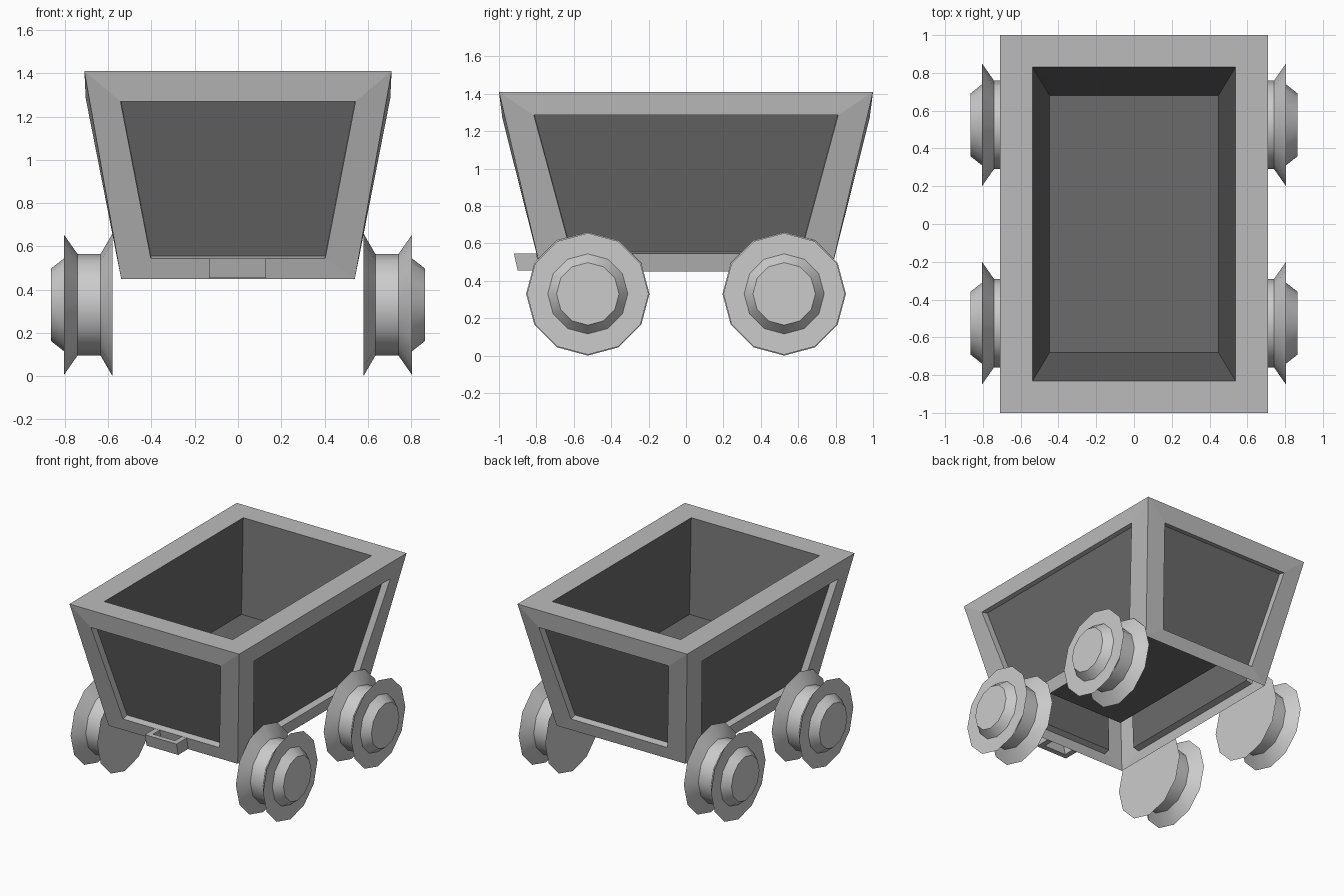
import bpy, bmesh, math
from mathutils import Vector

if "Cube" in bpy.data.objects:
    bpy.data.objects.remove(bpy.data.objects["Cube"])


def material(name, value):
    m = bpy.data.materials.new(name)
    m.diffuse_color = (value, value, value, 1)
    m.use_nodes = True
    m.node_tree.nodes["Principled BSDF"].inputs["Base Color"].default_value = m.diffuse_color
    return m


FRAME = material("frame_grey", 0.5)
PANEL = material("panel_dark", 0.145)


def finish(name, bm, mats=()):
    bmesh.ops.remove_doubles(bm, verts=bm.verts, dist=0.0005)
    bmesh.ops.recalc_face_normals(bm, faces=bm.faces)
    me = bpy.data.meshes.new(name)
    bm.to_mesh(me)
    bm.free()
    for m in mats:
        me.materials.append(m)
    ob = bpy.data.objects.new(name, me)
    bpy.context.collection.objects.link(ob)
    return ob


def add_face(bm, pts, mat=0):
    f = bm.faces.new([bm.verts.new(p) for p in pts])
    f.material_index = mat


def strip(bm, a, b, mat=0):
    # ring of quads between two four-point loops
    for i in range(4):
        j = (i + 1) % 4
        add_face(bm, (a[i], a[j], b[j], b[i]), mat)


def trapezoid(top, bottom):
    # each row: half width, outward distance, height
    (w, d, z), (v, e, y) = top, bottom
    return [Vector(p) for p in ((-w, d, z), (w, d, z), (v, e, y), (-v, e, y))]


def wall(bm, outer, window, turn):
    # sloping wall with a recessed panel
    n = (outer[1] - outer[0]).cross(outer[3] - outer[0]).normalized()
    if n.y > 0:
        n = -n
    recess = [p + n * 0.05 for p in window]
    a, b, c = [[turn(p) for p in loop] for loop in (outer, window, recess)]
    strip(bm, a, b)
    strip(bm, b, c)
    add_face(bm, c, 1)


def rect(x, y, z):
    return [(-x, -y, z), (x, -y, z), (x, y, z), (-x, y, z)]


# Cart body: four recessed walls, rim and inner tub, open underneath
bm = bmesh.new()
end = (trapezoid((0.71, 1.0, 1.41), (0.54, 0.775, 0.45)),
       trapezoid((0.543, 0.982, 1.27), (0.403, 0.798, 0.545)))
side = (trapezoid((1.0, 0.71, 1.41), (0.775, 0.54, 0.45)),
        trapezoid((0.813, 0.704, 1.285), (0.613, 0.558, 0.545)))
for s in (1, -1):
    wall(bm, *end, lambda p: Vector((p.x, s * p.y, p.z)))
    wall(bm, *side, lambda p: Vector((s * p.y, p.x, p.z)))
rim, floor = rect(0.537, 0.83, 1.41), rect(0.447, 0.68, 0.76)
strip(bm, rect(0.71, 1.0, 1.41), rim)
strip(bm, rim, floor, 1)
add_face(bm, floor, 1)
finish("cart_body", bm, (FRAME, PANEL))

# Front coupling: U-shaped loop with a leaning front
bm = bmesh.new()
profile = [(-0.135, -0.78), (-0.135, -0.90), (0.13, -0.90), (0.13, -0.78),
           (0.09, -0.78), (0.09, -0.86), (-0.095, -0.86), (-0.095, -0.78)]
low = [(x, y, 0.455) for x, y in profile]
high = [(x, y - 0.02, 0.545) for x, y in profile]
add_face(bm, low)
add_face(bm, high)
for i in range(8):
    j = (i + 1) % 8
    add_face(bm, (low[i], low[j], high[j], high[i]))
finish("front_coupling", bm, (FRAME,))

# Wheels: twelve-sided flanged drums, profile is (distance out, radius)
WHEEL = [(0.58, 0.33), (0.635, 0.235), (0.742, 0.235),
         (0.805, 0.325), (0.805, 0.214), (0.865, 0.167)]
SIDES = 12


def wheel(name, sx, y):
    bm = bmesh.new()
    rings = []
    for x, r in WHEEL:
        angles = [2 * math.pi * i / SIDES for i in range(SIDES)]
        rings.append([bm.verts.new((sx * x, y + r * math.sin(a), 0.33 + r * math.cos(a)))
                      for a in angles])
    for a, b in zip(rings, rings[1:]):
        for i in range(SIDES):
            j = (i + 1) % SIDES
            bm.faces.new((a[i], a[j], b[j], b[i]))
    bm.faces.new(rings[0])
    bm.faces.new(rings[-1])
    ob = finish(name, bm)
    bpy.ops.object.select_all(action='DESELECT')
    ob.select_set(True)
    bpy.context.view_layer.objects.active = ob
    bpy.ops.object.shade_smooth_by_angle(angle=math.radians(35))


for sx, lr in ((1, "right"), (-1, "left")):
    for y, fb in ((-0.525, "front"), (0.525, "back")):
        wheel(f"{fb}_{lr}_wheel", sx, y)
